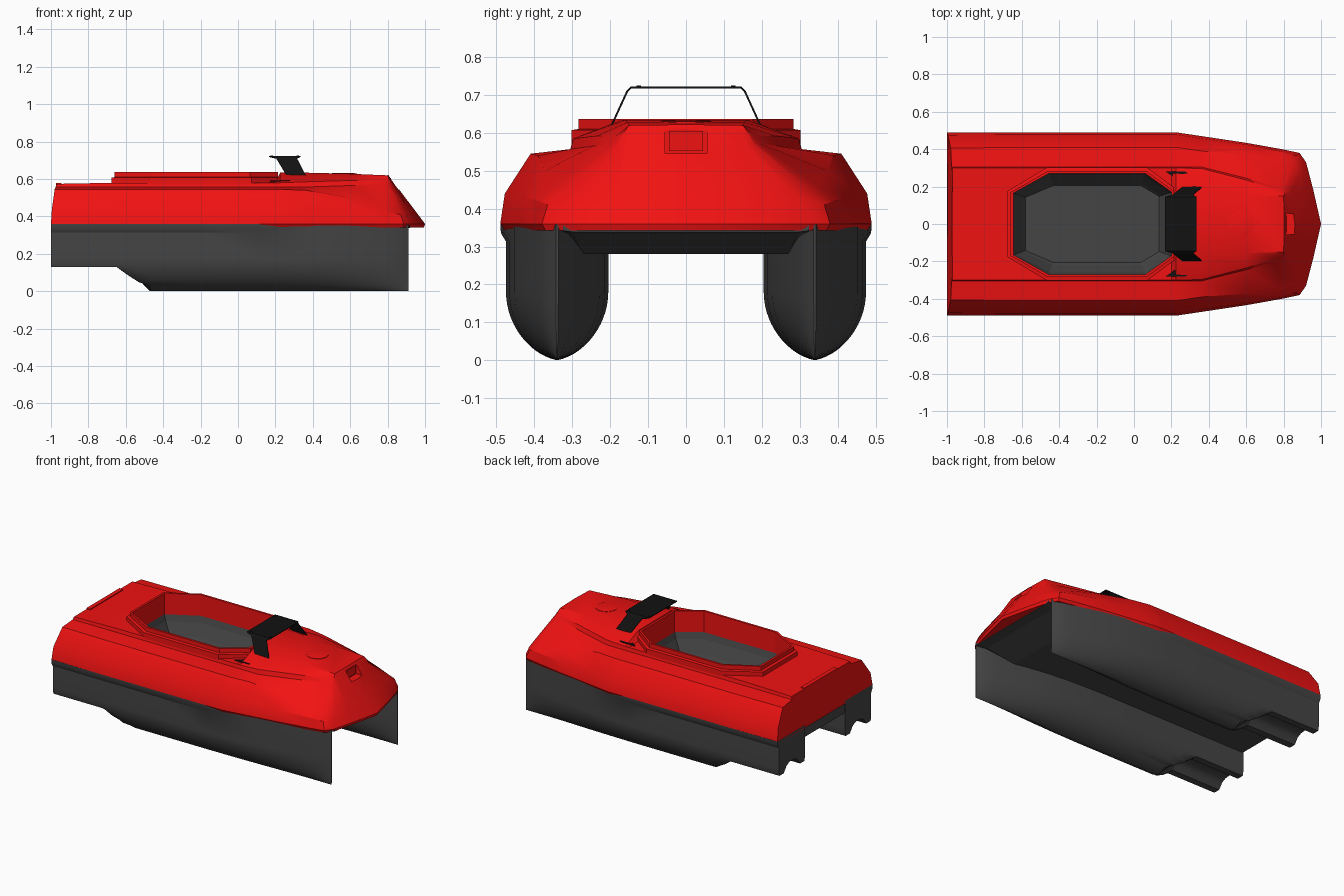
import bpy, bmesh
from math import sin, cos, pi, radians
from mathutils import Vector

if "Cube" in bpy.data.objects:
    bpy.data.objects.remove(bpy.data.objects["Cube"])


def material(name, rgb):
    m = bpy.data.materials.new(name)
    m.diffuse_color = (*rgb, 1)
    m.use_nodes = True
    m.node_tree.nodes["Principled BSDF"].inputs["Base Color"].default_value = m.diffuse_color
    return m


RED = material("red_paint", (0.88, 0.006, 0.006))
GREY = material("dark_grey", (0.06, 0.06, 0.06))
BLACK = material("black", (0.006, 0.006, 0.006))


def smooth(ob, angle=28):
    bpy.ops.object.select_all(action='DESELECT')
    ob.select_set(True)
    bpy.context.view_layer.objects.active = ob
    bpy.ops.object.shade_smooth_by_angle(angle=radians(angle))


def loft(name, rings, mat, caps=True, ring=True, loop=False, shade=True):
    """Skin a list of equal-length point rings, merging coincident points."""
    bm, seen = bmesh.new(), {}

    def vert(p):
        key = tuple(round(c, 4) for c in p)
        if key not in seen:
            seen[key] = bm.verts.new(p)
        return seen[key]

    def face(pts):
        vs = list(dict.fromkeys(vert(p) for p in pts))
        if len(vs) > 2 and not bm.faces.get(vs):
            bm.faces.new(vs)

    n = len(rings[0])
    for i in range(len(rings) - (0 if loop else 1)):
        a, b = rings[i], rings[(i + 1) % len(rings)]
        for j in range(n if ring else n - 1):
            k = (j + 1) % n
            face([a[j], a[k], b[k], b[j]])
    if caps is True:
        face(rings[0])
    if caps in (True, "end"):
        if len({tuple(round(c, 4) for c in p) for p in rings[-1]}) == n:
            face(rings[-1])
    bmesh.ops.recalc_face_normals(bm, faces=bm.faces)
    me = bpy.data.meshes.new(name)
    bm.to_mesh(me)
    bm.free()
    ob = bpy.data.objects.new(name, me)
    bpy.context.collection.objects.link(ob)
    if mat:
        me.materials.append(mat)
    if shade:
        smooth(ob)
    return ob


def box(name, lo, hi, mat=None):
    rings = [[(x, lo[1], lo[2]), (x, hi[1], lo[2]), (x, hi[1], hi[2]), (x, lo[1], hi[2])]
             for x in (lo[0], hi[0])]
    return loft(name, rings, mat, shade=False)


def cut(ob, cutter):
    m = ob.modifiers.new("cut", 'BOOLEAN')
    m.operation, m.solver, m.object = 'DIFFERENCE', 'EXACT', cutter
    cutter.hide_render = True
    cutter.hide_set(True)


def interp(x, table):
    for (x0, v0), (x1, v1) in zip(table, table[1:]):
        if x <= x1:
            return v0 + (v1 - v0) * max(0, x - x0) / (x1 - x0)
    return table[-1][1]


def octagon(d, z):
    """Cockpit outline pushed outward by d."""
    half = [(-.645 - d, .165 + .35 * d), (-.455 - .35 * d, .27 + d),
            (.06 + .35 * d, .27 + d), (.2 + d, .17 + .35 * d)]
    return [(x, y, z) for x, y in half] + [(x, -y, z) for x, y in reversed(half)]


# Deck: half sections from the sheer line up to the raised centre
def mid_section(x, zf, yf=.17):
    return [(x, .49, .36), (x, .478, .44), (x, .41, .545), (x, .305, .557),
            (x, .30, .58), (x, yf, zf)]


stern = [(-1, .488, .36), (-.995, .475, .44), (-.98, .405, .545), (-.975, .305, .557),
         (-.97, .30, .574), (-.97, .17, .574)]
bow = [
    [(.36, .47, .36), (.36, .457, .44), (.36, .39, .54), (.36, .305, .557), (.36, .297, .585), (.36, .16, .634)],
    [(.6, .434, .36), (.6, .425, .43), (.6, .372, .50), (.6, .245, .565), (.6, .235, .592), (.6, .155, .628)],
    [(.79, .40, .36), (.785, .388, .42), (.78, .345, .46), (.77, .195, .572), (.77, .185, .592), (.79, .15, .62)],
    [(.885, .38, .36), (.87, .365, .41), (.85, .325, .45), (.8, .185, .572), (.795, .175, .595), (.8, .15, .62)],
    [(.92, .33, .36), (.908, .315, .40), (.89, .28, .44), (.815, .178, .572), (.808, .168, .595), (.8, .15, .62)],
]


def front_line(a, b):
    a, b = Vector(a), Vector(b)
    return [tuple(a.lerp(b, t)) for t in (0, .18, .36, .8, .9, 1)]


halves = ([stern, mid_section(-.65, .58), mid_section(.1, .58), mid_section(.2, .585),
           mid_section(.225, .634)] + bow +
          [front_line((.958, .185, .36), (.8, .15, .62)), front_line((1, 0, .36), (.803, 0, .622))])
rings = []
for h in halves:
    x, y, z = h[0]
    h = [(x - .005 * (x > .9), y * .975, .342)] + h
    rings.append(h + [(px, -py, pz) for px, py, pz in reversed(h)])
deck = loft("deck", rings, RED)
cut(deck, loft("cockpit_cutter", [octagon(.003, .3), octagon(.003, .8)], None, shade=False))
cut(deck, box("lamp_cutter", (.812, -.055, .545), (.95, .055, .612)))

# Cockpit rim and loading tray
loft("cockpit_rim", [octagon(d, z) for d, z in
     ((0, .5), (.032, .56), (.032, .607), (.014, .61), (.014, .637), (0, .637))],
     RED, caps=False, loop=True, shade=False)
loft("tray", [octagon(d, z) for d, z in ((0, .5), (-.012, .46), (-.05, .385), (-.065, .362))],
     GREY, caps="end", shade=False)

# Twin hulls with arched propeller tunnels at the stern
WIDTH = [(-1, .135), (.1, .135), (.3, .126), (.45, .112), (.6, .088), (.75, .057), (.85, .032), (.912, .003)]
FLARE = [(-1, .015), (.15, .015), (.35, 0), (1, 0)]


def hull_z(x, dy, z):
    k = 1 - min(1, max(0, (x + .65) / .18))
    arch = max(0, 1 - (dy / .075) ** 2) ** .5 * .055
    return max(z, k * (.13 + arch))


def hull_ring(x, s):
    w, f = interp(x, WIDTH), interp(x, FLARE)
    outer = [(w + f, .36), (w + f * .9, .336), (w, .313)]
    inner = [(-w, .313), (-w, .336), (-w, .36)]
    steps = [pi * i / 28 for i in range(29)]
    keel = [(w * cos(a), .18 * (.85 * (1 - sin(a)) + .15 * abs(cos(a)))) for a in steps]
    return [(x, s * (.34 + dy), hull_z(x, dy, z)) for dy, z in outer + keel + inner]


for s, side in ((1, "left"), (-1, "right")):
    xs = (-1, -.69, -.65, -.59, -.53, -.47, -.2, .1, .2, .3, .38, .45, .53, .6, .68, .75, .8, .85, .885, .912)
    loft(side + "_hull", [hull_ring(x, s) for x in xs], GREY)

# Bridge between the hulls, ramped up at the bow
loft("bridge", [[(x, -y, .355), (x, y, .355), (x, y, zm), (x, y - .03, z), (x, -y + .03, z), (x, -y, zm)]
     for x, y, zm, z in ((-.995, .3, .31, .28), (.68, .3, .31, .28), (.86, .325, .338, .332), (.92, .325, .342, .338))],
     GREY, shade=False)

# Handle bracket: folded sheet with chevron feet
half = [(.145, .72, .165, .335), (.155, .71, .205, .315), (.208, .594, .275, .375),
        (.212, .59, .28, .39), (.235, .59, .235, .335), (.28, .59, .17, .275)]
strip = [(-y, z, a, b) for y, z, a, b in reversed(half)] + half
handle = loft("handle", [[(a, y, z), (b, y, z)] for y, z, a, b in strip], BLACK,
              caps=False, ring=False, shade=False)
sol = handle.modifiers.new("sheet", 'SOLIDIFY')
sol.thickness, sol.offset = .005, 0
for x in (.18, .32):
    for y in (-.125, .125):
        bpy.ops.mesh.primitive_cylinder_add(vertices=12, radius=.006, depth=.004, location=(x, y, .7235))
        bpy.context.object.name = "handle_screw"
        bpy.context.object.data.materials.append(BLACK)


# Round hatch on the foredeck
def circle(r, z):
    return [(.57 + r * cos(pi * i / 20), r * sin(pi * i / 20), z - .022 * r * cos(pi * i / 20))
            for i in range(40)]


loft("hatch", [circle(.067, .62), circle(.067, .631), circle(.063, .632)], RED)

# Stern pad and lamp lens
box("stern_pad", (-.972, -.17, .55), (-.945, .17, .58), RED)
box("lamp_lens", (.805, -.045, .552), (.817, .045, .605), RED)
